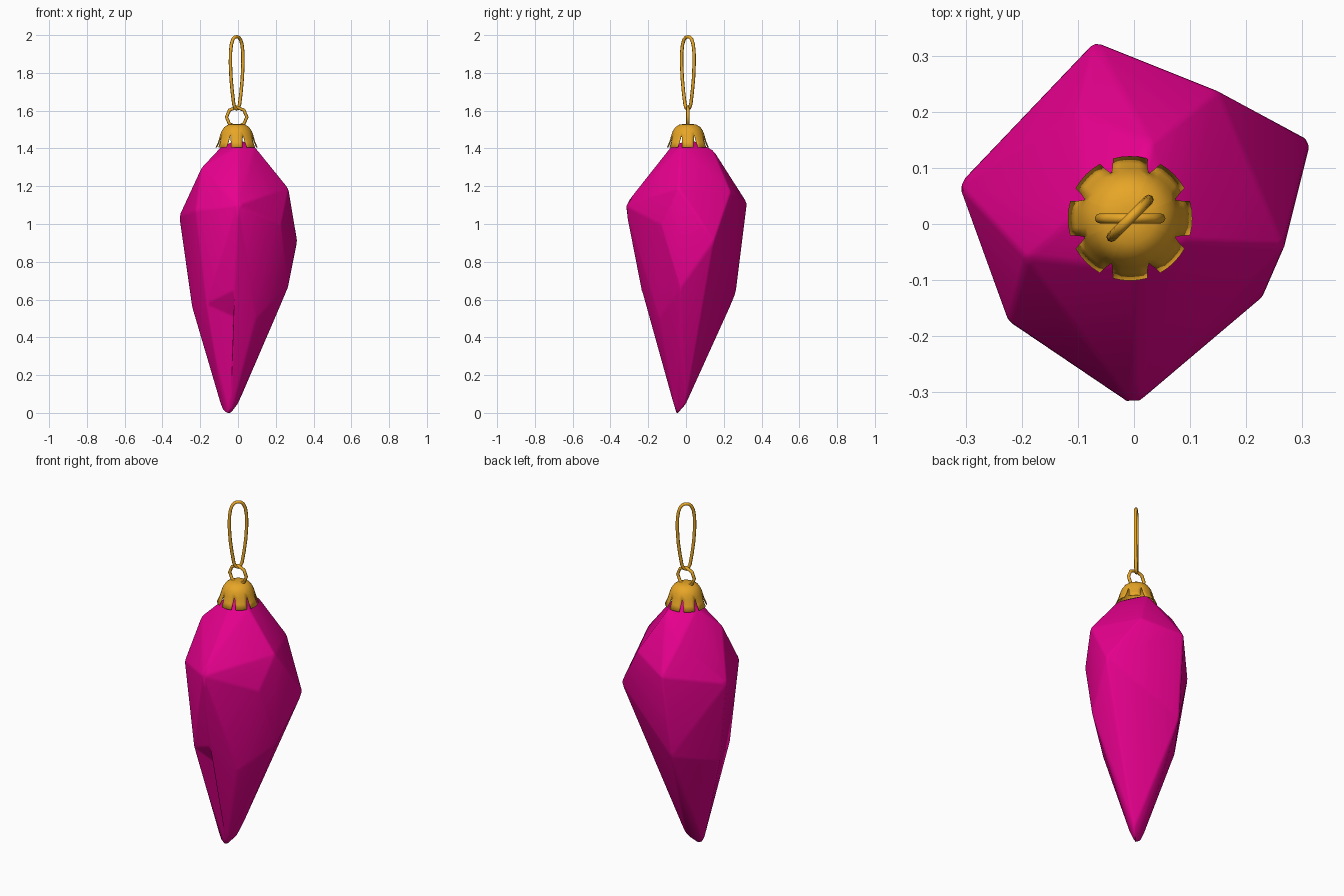
import bpy, bmesh, math
from mathutils import Vector

if "Cube" in bpy.data.objects:
    bpy.data.objects.remove(bpy.data.objects["Cube"])

CX, CY = -0.007, 0.01  # axis of the cap and hanger


def material(name, rgb):
    m = bpy.data.materials.new(name)
    m.diffuse_color = (*rgb, 1)
    m.use_nodes = True
    m.node_tree.nodes["Principled BSDF"].inputs["Base Color"].default_value = m.diffuse_color
    return m


pink = material("magenta", (0.80, 0.0, 0.27))
gold = material("gold", (0.80, 0.38, 0.02))


def finish(bm, name, mat, angle):
    bmesh.ops.recalc_face_normals(bm, faces=bm.faces[:])
    me = bpy.data.meshes.new(name)
    bm.to_mesh(me)
    bm.free()
    ob = bpy.data.objects.new(name, me)
    bpy.context.collection.objects.link(ob)
    me.materials.append(mat)
    bpy.ops.object.select_all(action='DESELECT')
    ob.select_set(True)
    bpy.context.view_layer.objects.active = ob
    bpy.ops.object.shade_smooth_by_angle(angle=math.radians(angle))
    return ob


# Crystal body: hull of the key corners
corners = [
    (-0.083, -0.04, 0.01), (-0.042, -0.053, -0.012), (0, 0, 0.045),           # tip
    (-0.245, 0.04, 0.56), (-0.17, -0.165, 0.58), (-0.02, -0.237, 0.65),       # lower girdle
    (0.265, -0.03, 0.66), (-0.09, 0.265, 0.63),
    (0.315, 0.148, 0.91), (-0.313, 0.07, 1.04), (-0.225, -0.173, 1.07),       # wide girdle
    (0, -0.325, 1.10), (-0.07, 0.325, 1.11), (0.228, -0.132, 1.0),
    (0.268, -0.04, 1.19),                                                     # shoulders
    (-0.193, -0.06, 1.30), (-0.1, 0.2, 1.27), (0.03, 0.143, 1.395),
    (0.09, -0.03, 1.41), (-0.09, 0.03, 1.41), (0, -0.08, 1.41), (0, 0.02, 1.45),
]
bm = bmesh.new()
for c in corners:
    bm.verts.new(c)
# extra corners pushed out so the hull keeps them, then pulled in to form dents
dent = [(bm.verts.new((0.09, -0.175, 0.53)), (0.095, -0.14, 0.50)),
        (bm.verts.new((-0.03, -0.196, 0.50)), (-0.02, -0.15, 0.51)),
        (bm.verts.new((0.15, 0.238, 1.21)), (0.15, 0.237, 1.17))]
bmesh.ops.convex_hull(bm, input=bm.verts[:])
for v, p in dent:
    if v.is_valid and v.link_faces:
        v.co = p
bmesh.ops.delete(bm, geom=[v for v in bm.verts if not v.link_faces], context='VERTS')
body = finish(bm, "crystal_body", pink, 50)
bev = body.modifiers.new("soft_edges", 'BEVEL')
bev.width = 0.01
bev.segments = 2
bev.limit_method = 'ANGLE'
bev.angle_limit = math.radians(8)

# Cap: revolved dome with eight tabs separated by V notches (radius, height, tab half angle)
profile = [(0.02, 1.530, 22), (0.045, 1.526, 22), (0.066, 1.513, 22), (0.08, 1.492, 22),
           (0.088, 1.47, 22), (0.098, 1.435, 18.5), (0.111, 1.406, 16)]
bm = bmesh.new()
rings = []
for r, z, h in profile:
    angles = [math.radians(45 * t + h * k / 2) for t in range(8) for k in range(-2, 3)]
    rings.append([bm.verts.new((CX + r * math.cos(a), CY + r * math.sin(a), z)) for a in angles])
bm.faces.new(rings[0])
n = len(rings[0])
for i in range(len(rings) - 1):
    for j in range(n):
        if i >= 4 and j % 5 == 4:
            continue
        k = (j + 1) % n
        bm.faces.new((rings[i][j], rings[i][k], rings[i + 1][k], rings[i + 1][j]))
cap = finish(bm, "cap", gold, 35)
sol = cap.modifiers.new("thickness", 'SOLIDIFY')
sol.thickness = 0.003
sol.offset = -1


# Closed wires: swept round section along a loop in a vertical plane
def wire(name, pts, direction, radius, sides=8):
    d = Vector(direction).normalized()
    normal = d.cross(Vector((0, 0, 1)))
    path = [Vector((CX, CY, z)) + d * u for u, z in pts]
    bm = bmesh.new()
    m = len(path)
    loops = []
    for i, p in enumerate(path):
        t = (path[(i + 1) % m] - path[i - 1]).normalized()
        b = t.cross(normal)
        loops.append([bm.verts.new(p + radius * (math.cos(a) * b + math.sin(a) * normal))
                      for a in (2 * math.pi * s / sides for s in range(sides))])
    for i in range(m):
        for s in range(sides):
            q = (s + 1) % sides
            A, B = loops[i], loops[(i + 1) % m]
            bm.faces.new((A[s], A[q], B[q], B[s]))
    return finish(bm, name, gold, 50)


# Eight-sided ring on the cap, with corners at the sides
ring = [(0.054 * math.cos(a), 1.566 + 0.052 * math.sin(a))
        for a in (math.pi / 4 * i for i in range(8))]
wire("cap_ring", ring, (1, 0, 0), 0.009)

# Teardrop hanger loop, turned 45 degrees
half = [(0.012, 1.613), (0.022, 1.635), (0.033, 1.70), (0.042, 1.77), (0.047, 1.85),
        (0.046, 1.91), (0.040, 1.95), (0.029, 1.977), (0.014, 1.989)]
loop = [(0, 1.608)] + half + [(0, 1.991)] + [(-u, z) for u, z in reversed(half)]
wire("hanger_loop", loop, (1, 1, 0), 0.009)
